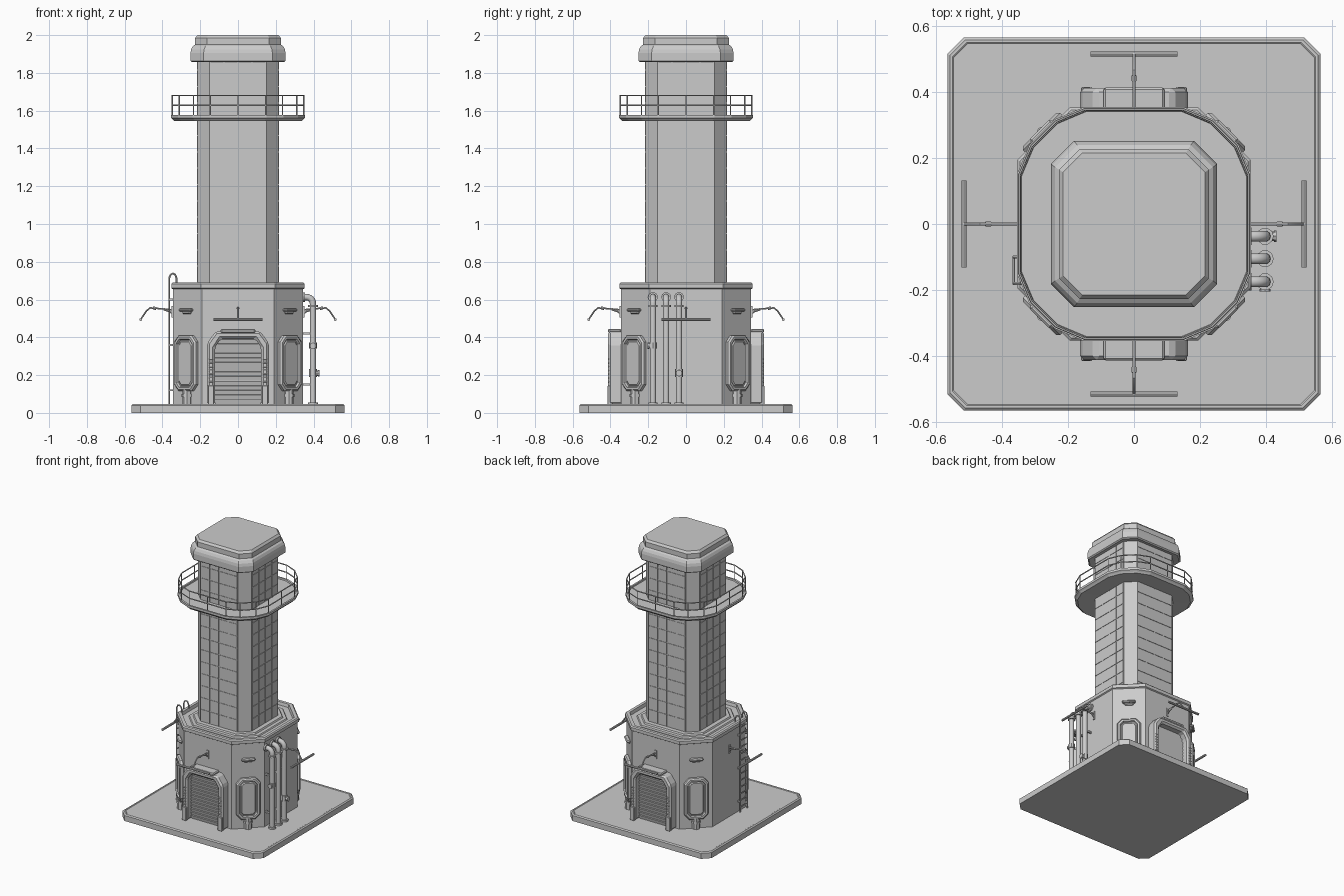
import bpy, bmesh, math
from mathutils import Matrix, Vector

if "Cube" in bpy.data.objects:
    bpy.data.objects.remove(bpy.data.objects["Cube"])

smooth = []

def rot(deg):
    return Matrix.Rotation(math.radians(deg), 4, 'Z')

def finish(name, bm, bevel=0):
    bmesh.ops.recalc_face_normals(bm, faces=bm.faces)
    me = bpy.data.meshes.new(name)
    bm.to_mesh(me)
    bm.free()
    ob = bpy.data.objects.new(name, me)
    bpy.context.collection.objects.link(ob)
    if bevel:
        m = ob.modifiers.new("bevel", 'BEVEL')
        m.width, m.segments, m.limit_method = bevel, 1, 'ANGLE'
    return ob

def octo(h, c, hy=None, cy=None):
    """Rectangle with cut corners: half size h, straight part up to c."""
    hy, cy = hy or h, cy or c
    return [(h, -cy), (h, cy), (c, hy), (-c, hy), (-h, cy), (-h, -cy), (-c, -hy), (c, -hy)]

def add_loft(bm, rings, mat=Matrix()):
    """Stack 2D rings [(points, height)] into a closed solid."""
    loops = [[bm.verts.new(mat @ Vector((x, y, z))) for x, y in pts] for pts, z in rings]
    for a, b in zip(loops, loops[1:]):
        for i in range(len(a)):
            j = (i + 1) % len(a)
            bm.faces.new((a[i], a[j], b[j], b[i]))
    bm.faces.new(loops[0][::-1])
    bm.faces.new(loops[-1])

def loft(name, rings, mat=Matrix(), bevel=0):
    bm = bmesh.new()
    add_loft(bm, rings, mat)
    return finish(name, bm, bevel)

def add_box(bm, c, s, mat=Matrix()):
    bmesh.ops.create_cube(bm, size=1, matrix=mat @ Matrix.Translation(c) @ Matrix.Diagonal((*s, 1)))

def boxes(name, items, mat=Matrix(), bevel=0):
    bm = bmesh.new()
    for c, s in items:
        add_box(bm, c, s, mat)
    return finish(name, bm, bevel)

def tube(name, paths, r, mat=Matrix(), cyclic=False, res=2):
    cu = bpy.data.curves.new(name, 'CURVE')
    cu.dimensions, cu.bevel_depth, cu.bevel_resolution, cu.use_fill_caps = '3D', r, res, True
    for path in paths:
        sp = cu.splines.new('POLY')
        sp.points.add(len(path) - 1)
        sp.use_cyclic_u = cyclic
        for p, co in zip(sp.points, path):
            p.co = (*(mat @ Vector(co)), 1)
    tmp = bpy.data.objects.new(name + "_curve", cu)
    bpy.context.collection.objects.link(tmp)
    me = bpy.data.meshes.new_from_object(tmp.evaluated_get(bpy.context.evaluated_depsgraph_get()))
    bpy.data.objects.remove(tmp)
    ob = bpy.data.objects.new(name, me)
    bpy.context.collection.objects.link(ob)
    smooth.append(ob)
    return ob

# Ground slab
loft("base_slab", [(octo(.565, .515), 0), (octo(.565, .515), .04), (octo(.557, .511), .047),
                   (octo(.55, .506), .047), (octo(.546, .504), .044)])

# Lower octagonal building with rim and stepped plinth
loft("lower_body", [(octo(.345, .19), .04), (octo(.345, .19), .655), (octo(.353, .195), .66),
                    (octo(.353, .195), .683), (octo(.346, .19), .69), (octo(.325, .18), .69),
                    (octo(.32, .178), .668), (octo(.28, .165), .668), (octo(.275, .163), .676),
                    (octo(.25, .158), .676), (octo(.245, .155), .686), (octo(.2, .14), .686)])

# Tower shaft with raised cladding panels
loft("tower_shaft", [(octo(.214, .15), .67), (octo(.214, .15), 1.87)])
bm = bmesh.new()
w, h, gap = .074, .0865, .005
for k in range(4):
    for c in range(4):
        for r in range(14):
            z0, z1 = .69 + r * h, min(.69 + (r + 1) * h, 1.865)
            add_box(bm, ((c - 1.5) * w, -.2125, (z0 + z1) / 2), (w - gap, .009, z1 - z0 - gap), rot(90 * k))
finish("tower_panels", bm)

# Cap
loft("tower_cap", [(octo(.213, .15), 1.862), (octo(.244, .177), 1.857), (octo(.252, .182), 1.864),
                   (octo(.252, .182), 1.905), (octo(.248, .179), 1.925), (octo(.239, .172), 1.942),
                   (octo(.227, .165), 1.95), (octo(.227, .165), 1.985), (octo(.215, .157), 2.0)])

# Balcony deck and railing
quarter = [(.355, -.15), (.355, .15), (.317, .24), (.24, .317)]
def deck(s):
    pts = []
    for k in range(4):
        a = k * math.pi / 2
        for x, y in quarter:
            pts.append((s * (x * math.cos(a) - y * math.sin(a)), s * (x * math.sin(a) + y * math.cos(a))))
    return pts
loft("balcony_deck", [(deck(.62), 1.548), (deck(.95), 1.545), (deck(.975), 1.555), (deck(1), 1.562),
                      (deck(1), 1.578), (deck(.965), 1.578), (deck(.96), 1.568), (deck(.6), 1.568)])
rail = deck(.98)
for i, z in enumerate((1.628, 1.68)):
    tube(f"balcony_rail_{i}", [[(x, y, z) for x, y in rail]], .004, cyclic=True, res=1)
posts = rail + [(.348, 0), (-.348, 0), (0, .348), (0, -.348)]
tube("balcony_posts", [[(x, y, 1.57), (x, y, 1.68)] for x, y in posts], .0035, res=1)

# Arched doorways with roller shutters, front and back
def arch(x, z, cx, cz):
    return [(-x, .044), (-x, cz), (-cx, z), (cx, z), (x, cz), (x, .044)]
upright = Matrix(((1, 0, 0, 0), (0, 0, -1, 0), (0, 1, 0, 0), (0, 0, 0, 1)))
for side, a in (("front", 0), ("back", 180)):
    m = rot(a)
    outline = arch(.163, .432, .118, .37) + arch(.122, .392, .092, .345)[::-1]
    loft(f"{side}_door_frame", [(outline, .33), (outline, .412)], m @ upright, .012)
    bm = bmesh.new()
    for i in range(14):
        tilt = Matrix.Translation((0, -.358, .06 + i * .0245)) @ Matrix.Rotation(.25, 4, 'X')
        add_box(bm, (0, 0, 0), (.246, .008, .023), m @ tilt)
    add_box(bm, (0, -.346, .22), (.246, .02, .35), m)
    finish(f"{side}_door_shutter", bm)
    boxes(f"{side}_door_lintel", [((0, -.378, .434), (.184, .07, .022))], m, .006)
    jambs = []
    for s in (-1, 1):
        jambs += [((s * .143, -.402, .095), (.034, .026, .1))]
        jambs += [((s * .143, -.408, .165 + i * .02), (.024, .012, .01)) for i in range(7)]
    boxes(f"{side}_door_jamb_trim", jambs, m, .003)

# Windows, drain stubs and lamps on the four diagonal faces
for k in range(4):
    m = rot(45 + 90 * k)
    d = .378
    face = m @ upright @ Matrix.Translation((0, .263, 0))
    def pane(i):
        return octo(.08 - i, .048 - i * .5, .148 - i, .112 - i * .5)
    loft(f"window_{k}", [(pane(0), d - .02), (pane(0), d + .018), (pane(.008), d + .026),
                         (pane(.02), d + .026), (pane(.024), d + .014), (pane(.03), d + .014),
                         (pane(.036), d + .019)], face)
    tube(f"window_drain_{k}", [[(0, -d - .002, .04), (0, -d - .002, .125)]], .026, m)
    tube(f"window_drain_collar_{k}", [[(0, -d - .002, .085), (0, -d - .002, .1)]], .03, m)
    boxes(f"wall_lamp_{k}", [((0, -d - .012, .545), (.09, .03, .016)),
                             ((0, -d - .004, .535), (.06, .02, .022))], m, .006)

# Light bars on bracket arms, one per side
for k in range(4):
    m = rot(90 * k)
    tube(f"light_arm_{k}", [[(0, -.34, .545), (0, -.39, .55), (0, -.465, .556), (0, -.485, .54), (0, -.512, .5)],
                            [(0, -.34, .515), (0, -.36, .535), (0, -.395, .548)]], .005, m, res=1)
    tube(f"light_arm_joint_{k}", [[(0, -.433, .553), (0, -.45, .555)]], .008, m)
    boxes(f"light_arm_plate_{k}", [((0, -.347, .535), (.016, .008, .06))], m)
    tube(f"light_bar_{k}", [[(-.131, -.515, .494), (.131, -.515, .494)]], .008, m)

# Service pipes on the right face
R, X = .035, .397
for i, y in enumerate((-.037, -.105, -.175)):
    bend = [(X - R + R * math.cos(t), y, .578 + R * math.sin(t))
            for t in [j * math.pi / 12 for j in range(7)]]
    tube(f"pipe_{i}", [[(X, y, .04)] + bend + [(.335, y, .613)]], .017, res=3)
    tube(f"pipe_collars_{i}", [[(X, y, .044), (X, y, .056)], [(X, y, .56), (X, y, .572)],
                               [(.345, y, .613), (.356, y, .613)]], .026, res=3)
    boxes(f"pipe_clamps_{i}", [((.366, y, z), (.05, .012, .012)) for z in (.15, .42)])
tube("pipe_valves", [[(X, -.037, .21), (.425, -.037, .21)], [(X, -.175, .355), (X, -.2, .355)]], .014)
tube("pipe_valve_bodies", [[(X, -.037, .19), (X, -.037, .232)], [(X, -.175, .34), (X, -.175, .372)]], .021)
tube("valve_caps", [[(.424, -.037, .21), (.432, -.037, .21)], [(X, -.197, .355), (X, -.205, .355)]], .017)

# Ladder on the left face, hooked over the rim
ys = (-.10, -.18)
tube("ladder_rails", [[(-.364, y, .045), (-.364, y, .715), (-.357, y, .732), (-.345, y, .738),
                       (-.333, y, .732), (-.326, y, .715), (-.326, y, .67)] for y in ys], .005, res=1)
tube("ladder_rungs", [[(-.364, ys[0], .08 + i * .048), (-.364, ys[1], .08 + i * .048)]
                      for i in range(13)], .004, res=1)
boxes("ladder_brackets", [((-.353, y, z), (.024, .01, .01)) for y in ys for z in (.12, .36, .6)])

# Round parts get smooth shading with sharp edges kept
bpy.ops.object.select_all(action='DESELECT')
for ob in smooth:
    ob.select_set(True)
bpy.context.view_layer.objects.active = smooth[0]
bpy.ops.object.shade_smooth_by_angle(angle=math.radians(40))
